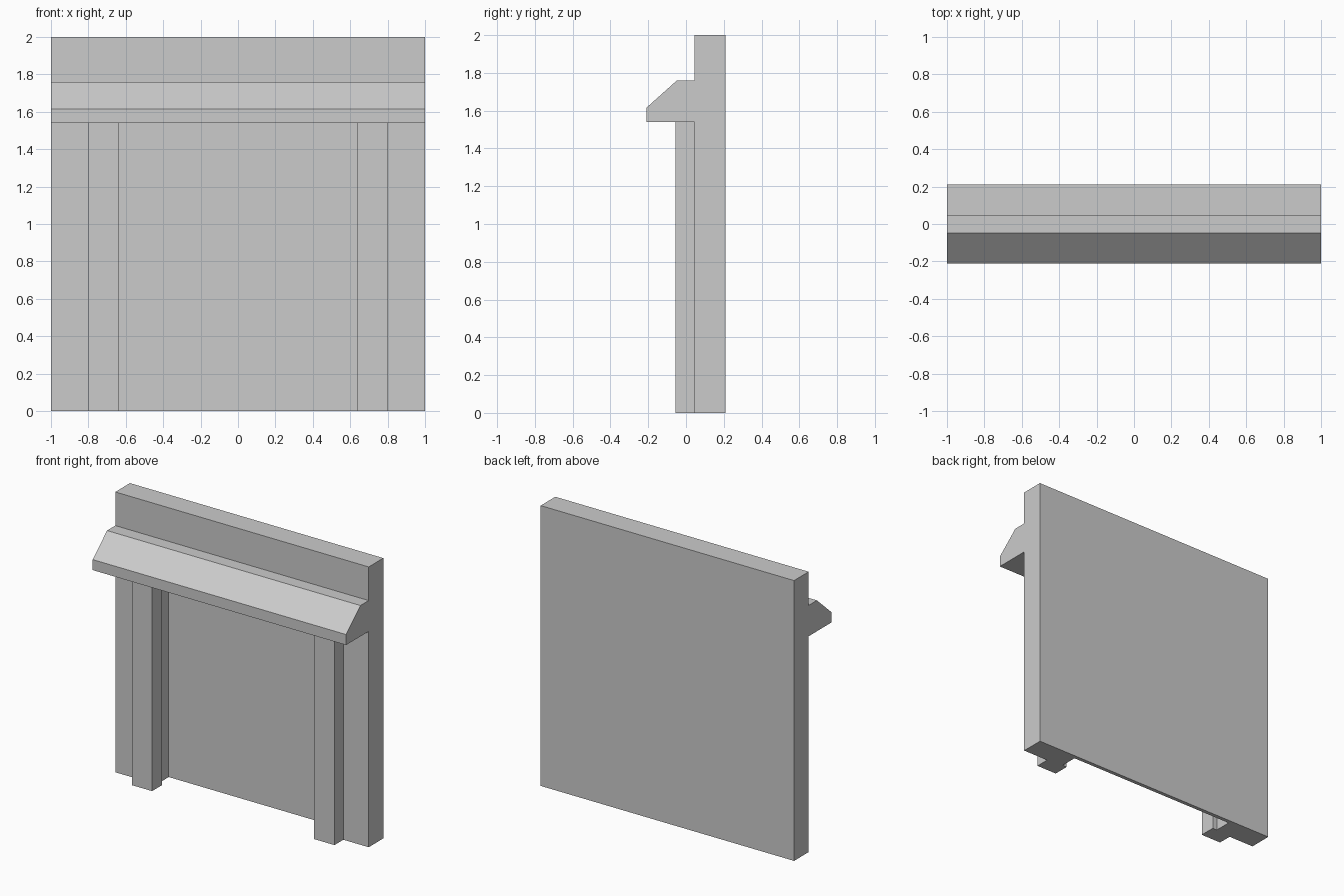
import bpy, bmesh

if "Cube" in bpy.data.objects:
    bpy.data.objects.remove(bpy.data.objects["Cube"])

grey = bpy.data.materials.new("plain_grey")
grey.diffuse_color = (0.6, 0.6, 0.6, 1)
grey.use_nodes = True
grey.node_tree.nodes["Principled BSDF"].inputs["Base Color"].default_value = grey.diffuse_color


def extrude_profile(name, points, x0, x1):
    """Extrude a (y, z) outline along x."""
    bm = bmesh.new()
    face = bm.faces.new([bm.verts.new((x0, y, z)) for y, z in points])
    moved = bmesh.ops.extrude_face_region(bm, geom=[face])["geom"]
    verts = [v for v in moved if isinstance(v, bmesh.types.BMVert)]
    bmesh.ops.translate(bm, verts=verts, vec=(x1 - x0, 0, 0))
    bmesh.ops.recalc_face_normals(bm, faces=bm.faces)
    mesh = bpy.data.meshes.new(name)
    bm.to_mesh(mesh)
    bm.free()
    mesh.materials.append(grey)
    obj = bpy.data.objects.new(name, mesh)
    bpy.context.collection.objects.link(obj)
    return obj


def rect(y0, y1, z0, z1):
    return [(y0, z0), (y1, z0), (y1, z1), (y0, z1)]


BACK, FRONT, PILLAR_FRONT, LEDGE_Z = 0.21, 0.045, -0.055, 1.54

# Wall with the sloped ledge in one outline
wall = extrude_profile("wall_with_ledge", [
    (BACK, 0), (BACK, 2), (FRONT, 2), (FRONT, 1.76), (-0.048, 1.76),
    (-0.21, 1.615), (-0.21, LEDGE_Z), (FRONT, LEDGE_Z), (FRONT, 0)], -1, 1)

# Recess below the ledge, leaving a thin back panel
cutter = extrude_profile("recess_cutter", rect(-0.1, 0.183, -0.1, LEDGE_Z),
                         -0.675, 0.675)
cutter.hide_render = True
cutter.hide_viewport = True
cut = wall.modifiers.new("recess", "BOOLEAN")
cut.operation = "DIFFERENCE"
cut.solver = "EXACT"
cut.object = cutter

# Pillars, overlapping the edges of the recess
for side, x0, x1 in (("left", -0.8, -0.64), ("right", 0.64, 0.8)):
    extrude_profile(side + "_pillar", rect(PILLAR_FRONT, 0.06, 0, LEDGE_Z), x0, x1)
